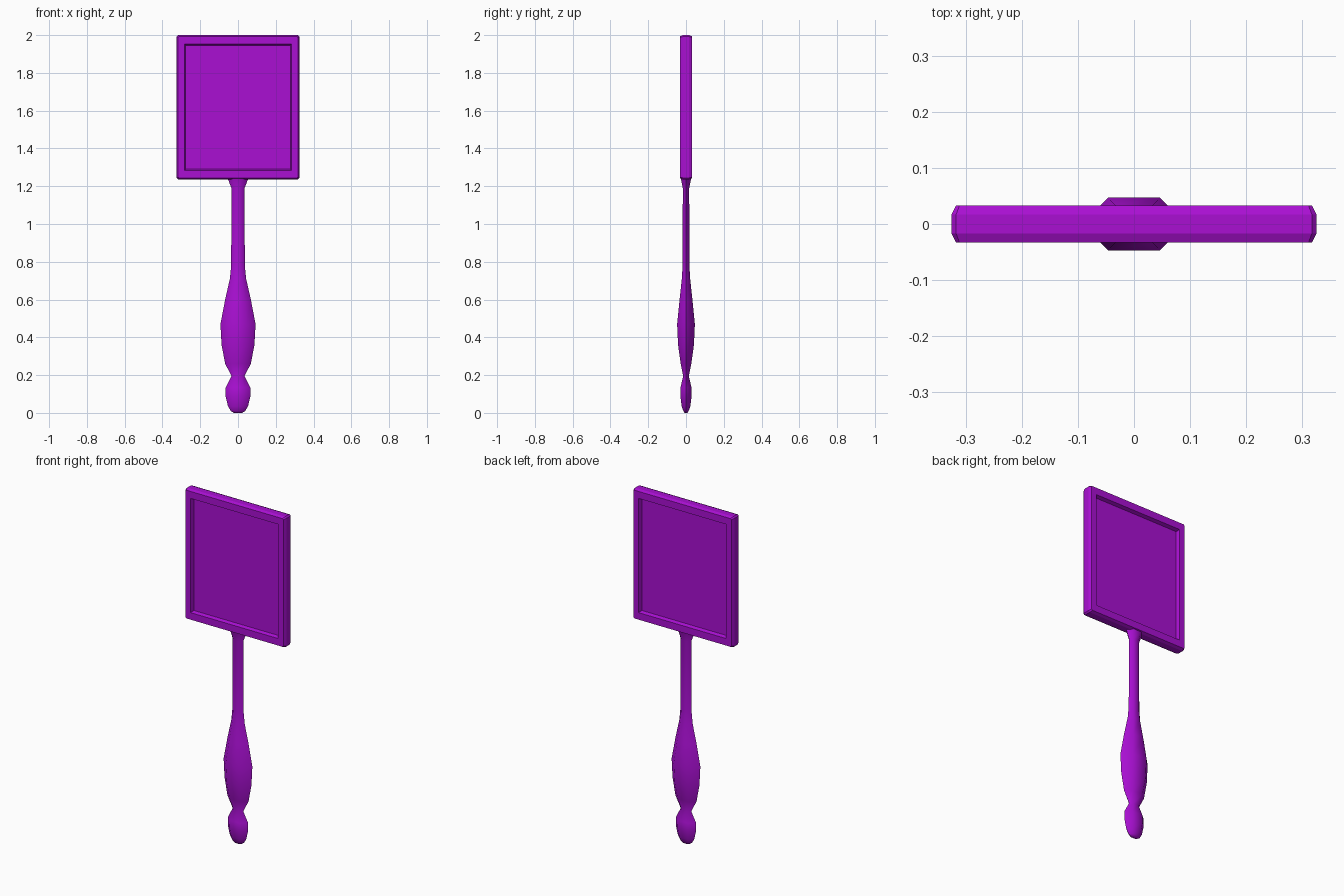
import bpy
import bmesh
from math import cos, sin, pi, radians

if "Cube" in bpy.data.objects:
    bpy.data.objects.remove(bpy.data.objects["Cube"])

purple = bpy.data.materials.new("purple")
purple.diffuse_color = (0.40, 0.005, 0.65, 1)
purple.use_nodes = True
purple.node_tree.nodes["Principled BSDF"].inputs["Base Color"].default_value = purple.diffuse_color


def loft(name, rings, angle):
    """Skin a list of equal-length closed rings and cap both ends."""
    bm = bmesh.new()
    loops = [[bm.verts.new(p) for p in ring] for ring in rings]
    n = len(loops[0])
    for a, b in zip(loops, loops[1:]):
        for i in range(n):
            j = (i + 1) % n
            bm.faces.new((a[i], a[j], b[j], b[i]))
    bm.faces.new(loops[0])
    bm.faces.new(loops[-1])
    bmesh.ops.recalc_face_normals(bm, faces=bm.faces)
    mesh = bpy.data.meshes.new(name)
    bm.to_mesh(mesh)
    bm.free()
    mesh.materials.append(purple)
    obj = bpy.data.objects.new(name, mesh)
    bpy.context.collection.objects.link(obj)
    bpy.ops.object.select_all(action='DESELECT')
    obj.select_set(True)
    bpy.context.view_layer.objects.active = obj
    bpy.ops.object.shade_smooth_by_angle(angle=radians(angle))
    return obj


def oval_ring(z, rx, ry):
    """Flattened six-sided cross-section of the handle."""
    return [(rx * cos(k * pi / 3), ry * sin(k * pi / 3) / sin(pi / 3), z)
            for k in range(6)]


def rect_ring(y, hx, hz, cut, zc=1.618):
    """Upright rectangle with clipped corners."""
    quarter = [(hx, hz - cut), (hx - cut, hz)]
    half = quarter + [(-x, z) for x, z in reversed(quarter)]
    pts = half + [(-x, -z) for x, z in half]
    return [(x, y, zc + z) for x, z in pts]


# Turned handle: pommel, grip, slim neck and flare (z, half width, half depth)
handle_profile = [
    (0.000, 0.022, 0.008), (0.010, 0.038, 0.014), (0.035, 0.053, 0.023),
    (0.090, 0.066, 0.030), (0.135, 0.065, 0.029), (0.195, 0.034, 0.015),
    (0.260, 0.068, 0.028), (0.360, 0.087, 0.042), (0.470, 0.093, 0.047),
    (0.600, 0.068, 0.034), (0.710, 0.043, 0.022), (0.780, 0.036, 0.018),
    (1.190, 0.035, 0.017), (1.240, 0.054, 0.027),
]
loft("handle", [oval_ring(*p) for p in handle_profile], 60)

# Framed head: recessed panel, rim and chamfered edge, mirrored front to back
front = [
    (-0.013, 0.277, 0.327, 0.001), (-0.033, 0.283, 0.334, 0.001),
    (-0.033, 0.317, 0.375, 0.006), (-0.017, 0.325, 0.382, 0.008),
]
back = [(-y, hx, hz, cut) for y, hx, hz, cut in reversed(front)]
loft("framed_head", [rect_ring(*p) for p in front + back], 20)
